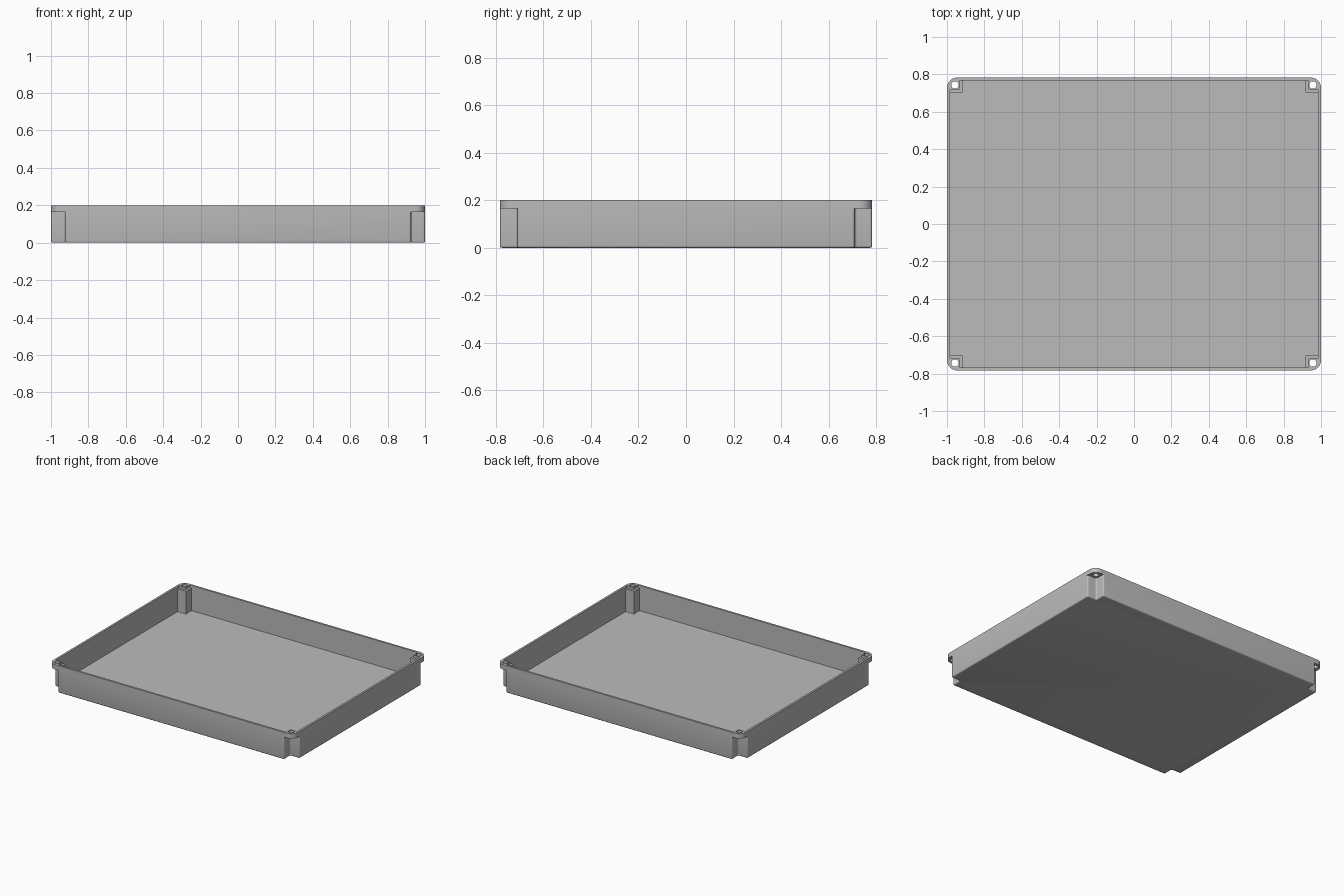
import bpy, bmesh, math
from mathutils import Vector

if "Cube" in bpy.data.objects:
    bpy.data.objects.remove(bpy.data.objects["Cube"])

HX, HY, HEIGHT = 1.0, 0.783, 0.2
WALL, FLOOR, TAB_Z, SHELF_Z = 0.015, 0.015, 0.165, 0.182

grey = bpy.data.materials.new("plain grey")
grey.use_nodes = True
colour = (0.5, 0.5, 0.5, 1)
grey.diffuse_color = colour
grey.node_tree.nodes["Principled BSDF"].inputs["Base Color"].default_value = colour


def rounded(points, radius, steps=6):
    """Round every corner of a right-angled outline."""
    out = []
    for i, p in enumerate(points):
        p = Vector(p)
        a = (Vector(points[i - 1]) - p).normalized()
        b = (Vector(points[(i + 1) % len(points)]) - p).normalized()
        centre = p + (a + b) * radius
        for k in range(steps + 1):
            t = math.pi / 2 * k / steps
            out.append(centre - b * radius * math.cos(t) - a * radius * math.sin(t))
    return out


def rectangle(x, y):
    return [(-x, -y), (x, -y), (x, y), (-x, y)]


def notched(x, y, nx, ny):
    """Rectangle with a square bite at each corner, reaching in to nx, ny."""
    quarter = [(x, ny), (nx, ny), (nx, y)]
    mirror = lambda pts, sx, sy: [(px * sx, py * sy) for px, py in pts]
    return (quarter + mirror(quarter[::-1], -1, 1)
            + mirror(quarter, -1, -1) + mirror(quarter[::-1], 1, -1))


def prism(name, outline, z0, z1, bottom_bevel=0):
    bm = bmesh.new()
    base = bm.faces.new([bm.verts.new((p[0], p[1], z0)) for p in outline])
    top = bmesh.ops.extrude_face_region(bm, geom=[base])["geom"]
    bmesh.ops.translate(bm, vec=(0, 0, z1 - z0),
                        verts=[g for g in top if isinstance(g, bmesh.types.BMVert)])
    bmesh.ops.recalc_face_normals(bm, faces=bm.faces)
    if bottom_bevel:
        edges = [e for e in bm.edges if all(v.co.z < z0 + 1e-5 for v in e.verts)]
        bmesh.ops.bevel(bm, geom=edges, offset=bottom_bevel, segments=3,
                        profile=0.5, affect='EDGES')
    mesh = bpy.data.meshes.new(name)
    bm.to_mesh(mesh)
    bm.free()
    mesh.materials.append(grey)
    obj = bpy.data.objects.new(name, mesh)
    bpy.context.collection.objects.link(obj)
    return obj


def combine(target, other, operation):
    mod = target.modifiers.new(operation, 'BOOLEAN')
    mod.object, mod.operation, mod.solver = other, operation, 'EXACT'
    bpy.context.view_layer.objects.active = target
    bpy.ops.object.modifier_apply(modifier=mod.name)
    bpy.data.objects.remove(other)


# Outer body: notched lower box under a rounded rim
tray = prism("tray", rounded(notched(HX, HY, 0.925, 0.71), 0.01), 0, TAB_Z, 0.008)
rim = prism("rim", rounded(rectangle(HX, HY), 0.055, 10), TAB_Z, HEIGHT)
combine(tray, rim, 'UNION')

# Inner cavity, with corner posts that step back just below the rim
ix, iy = HX - WALL, HY - WALL
combine(tray, prism("cavity", notched(ix, iy, 0.917, 0.702), FLOOR, 0.3), 'DIFFERENCE')
combine(tray, prism("upper_cavity", notched(ix, iy, 0.933, 0.718), SHELF_Z, 0.3), 'DIFFERENCE')

# Screw holes through the corner tabs
for sx in (-1, 1):
    for sy in (-1, 1):
        circle = [(sx * 0.957 + 0.02 * math.cos(math.tau * k / 24),
                   sy * 0.743 + 0.02 * math.sin(math.tau * k / 24)) for k in range(24)]
        combine(tray, prism("screw_hole", circle, 0.1, 0.3), 'DIFFERENCE')

bpy.ops.object.select_all(action='DESELECT')
tray.select_set(True)
bpy.context.view_layer.objects.active = tray
bpy.ops.object.shade_smooth_by_angle(angle=math.radians(35))
